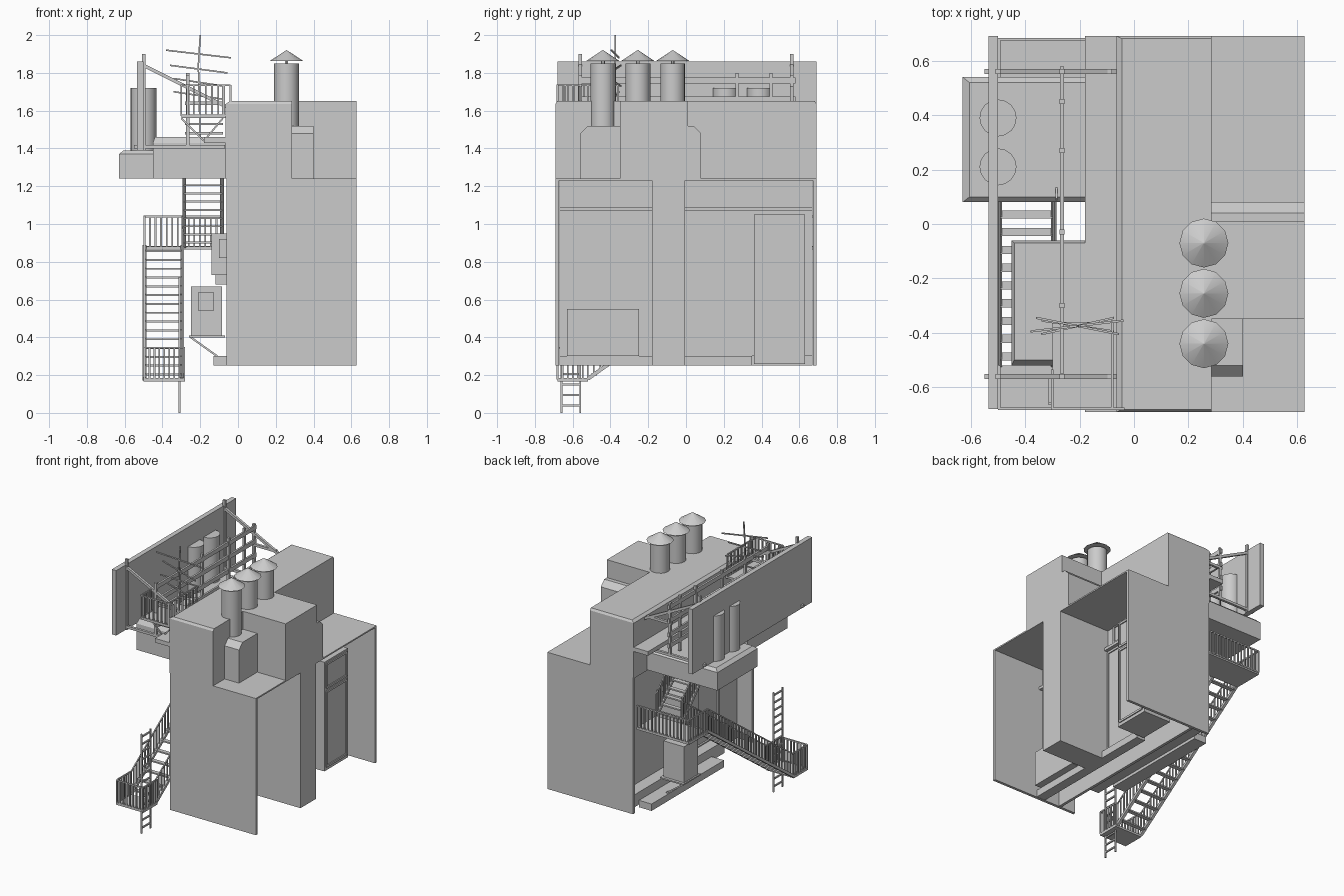
import bpy, bmesh
from mathutils import Vector, Matrix

if "Cube" in bpy.data.objects:
    bpy.data.objects.remove(bpy.data.objects["Cube"])

grey = bpy.data.materials.new("plain_grey")
grey.use_nodes = True
grey.diffuse_color = (0.6, 0.6, 0.6, 1)
grey.node_tree.nodes["Principled BSDF"].inputs["Base Color"].default_value = (0.6, 0.6, 0.6, 1)


def finish(name, bm):
    mesh = bpy.data.meshes.new(name)
    bm.to_mesh(mesh)
    bm.free()
    mesh.materials.append(grey)
    ob = bpy.data.objects.new(name, mesh)
    bpy.context.collection.objects.link(ob)
    return ob


def box(name, x, y, z, cut=(0, 0, 0, 0), drop=0):
    """Box from three ranges; cut chamfers the upper rim at -x, +x, -y, +y."""
    bm = bmesh.new()

    def ring(c, h):
        xs, ys = (x[0] + c[0], x[1] - c[1]), (y[0] + c[2], y[1] - c[3])
        return [bm.verts.new((xs[i], ys[j], h)) for i, j in ((0, 0), (1, 0), (1, 1), (0, 1))]
    rings = [ring((0, 0, 0, 0), z[0]), ring((0, 0, 0, 0), z[1] - drop)]
    if drop:
        rings.append(ring(cut, z[1]))
    bm.faces.new(rings[0][::-1])
    bm.faces.new(rings[-1])
    for lo, hi in zip(rings, rings[1:]):
        for i in range(4):
            j = (i + 1) % 4
            bm.faces.new((lo[i], lo[j], hi[j], hi[i]))
    return finish(name, bm)


def beams(name, pairs, t=0.01):
    """Square bars between pairs of points, joined in one object."""
    bm = bmesh.new()
    for p, q in pairs:
        p, q = Vector(p), Vector(q)
        d = q - p
        rot = d.to_track_quat('Z', 'Y').to_matrix().to_4x4()
        size = Matrix.Diagonal((t, t, d.length, 1))
        bmesh.ops.create_cube(bm, size=1, matrix=Matrix.Translation((p + q) / 2) @ rot @ size)
    return finish(name, bm)


def tube(name, x, y, z, r1, r2, sides=16):
    bm = bmesh.new()
    bmesh.ops.create_cone(bm, cap_ends=True, segments=sides, radius1=r1, radius2=r2,
                          depth=z[1] - z[0], matrix=Matrix.Translation((x, y, sum(z) / 2)))
    ob = finish(name, bm)
    bpy.ops.object.select_all(action='DESELECT')
    ob.select_set(True)
    bpy.context.view_layer.objects.active = ob
    bpy.ops.object.shade_smooth_by_angle()


def railing(p, q, height, count):
    """Bars of one straight railing."""
    p, q, up = Vector(p), Vector(q), Vector((0, 0, height))
    bars = [(p, q), (p + up, q + up)]
    for i in range(count + 1):
        a = p.lerp(q, i / count)
        bars.append((a, a + up))
    return bars


def frame(name, x, y, z, t=0.015):
    (a, b), (c, d) = y, z
    beams(name, [((x, a, c), (x, b, c)), ((x, a, d), (x, b, d)),
                 ((x, a, c), (x, a, d)), ((x, b, c), (x, b, d))], t)


# Building shell, open below between thin end walls
L, E = 0.692, 0.627
for side, y in (("front", (-L, -L + 0.02)), ("back", (L - 0.02, L))):
    box(side + "_wall", (-0.06, E), y, (0.25, 1.24))
box("ceiling_slab", (-0.06, E), (-L, L), (1.23, 1.24))
box("upper_storey", (-0.065, 0.285), (-L, L), (1.24, 1.65), (0.02, 0, 0.01, 0.01), 0.015)
box("roof_block", (0.285, E), (-0.35, 0.01), (1.24, 1.65))
box("chimney_shoulder_front", (0.285, 0.4), (-0.56, -0.35), (1.24, 1.52), (0, 0, 0.04, 0), 0.04)
box("chimney_shoulder_back", (0.285, E), (0.01, 0.08), (1.24, 1.52), (0, 0, 0, 0.04), 0.04)
box("chimney_pillar", (0.22, E), (-0.18, -0.005), (0.25, 1.24))

# Deeply recessed facade with frames, door and lower cabinet
W = 0.22
box("street_facade", (W - 0.02, W), (-0.67, 0.67), (0.3, 1.24))
box("street_sill", (W - 0.02, W + 0.05), (-0.67, 0.35), (0.25, 0.3))
box("lower_cabinet", (W, W + 0.1), (-0.63, -0.25), (0.3, 0.55))
box("door", (W, 0.44), (0.36, 0.63), (0.26, 1.05))
frame("door_window_frame", 0.44, (0.38, 0.61), (0.86, 1.03))
frame("door_panel_frame", 0.44, (0.38, 0.61), (0.29, 0.83))
for i, y in enumerate(((-0.63, -0.18), (0.0, 0.35))):
    frame("window_frame_%d" % i, W, y, (0.32, 1.06))
for i, y in enumerate(((-0.63, -0.26), (0.06, 0.61))):
    frame("transom_frame_%d" % i, W, y, (1.11, 1.23))
box("facade_beam", (W, W + 0.03), (-0.67, 0.67), (1.07, 1.09))

# Stair-side facade with its fittings
box("stair_facade", (0.06, 0.08), (-0.67, 0.67), (0.25, 1.24))
box("base_ledge", (-0.13, -0.03), (-0.25, 0.58), (0.25, 0.3))
box("plinth", (-0.03, 0.06), (-0.4, 0.67), (0.27, 0.36))
box("vent_box", (-0.14, 0.06), (0.05, 0.25), (0.73, 0.95))
box("vent_box_foot", (-0.12, 0.06), (0.08, 0.22), (0.68, 0.73))
box("vent_panel", (-0.1, -0.06), (0.041, 0.05), (0.82, 0.92))
box("meter_box", (-0.25, -0.085), (0.22, 0.38), (0.41, 0.67))
box("meter_panel", (-0.21, -0.13), (0.211, 0.22), (0.54, 0.64))
box("meter_shelf", (-0.26, -0.07), (0.2, 0.4), (0.4, 0.41))
beams("shelf_braces", [((-0.25, y, 0.4), (-0.11, y, 0.3)) for y in (0.22, 0.38)])
frame("side_door_frame", 0.055, (-0.45, -0.15), (0.36, 0.9))

# Overhanging platforms and the thin walkway over them
box("walkway", (-0.18, -0.06), (-L, L), (1.43, 1.46))
box("tank_platform", (-0.63, -0.06), (0.08, 0.54), (1.24, 1.39), (0.025, 0, 0.02, 0.02), 0.02)
box("low_platform", (-0.45, -0.06), (-0.52, -0.06), (1.24, 1.46), (0.01, 0, 0.02, 0.01), 0.03)
for i, y in enumerate((0.21, 0.39)):
    tube("tank_%d" % i, -0.5, y, (1.38, 1.72), 0.068, 0.068)

# Billboard, posts and braces
box("billboard", (-0.535, -0.5), (-0.68, L), (1.39, 1.86))
braces = []
for y in (-0.56, 0.56):
    braces += [((-0.5, y, 1.39), (-0.5, y, 1.9)), ((-0.5, y, 1.84), (-0.06, y, 1.62)),
               ((-0.55, y, 1.41), (-0.07, y, 1.41)), ((-0.265, y, 1.4), (-0.265, y, 1.79)),
               ((-0.28, y, 1.64), (-0.08, y, 1.64))]
beams("billboard_braces", braces, 0.018)

# Long roof guard with flat bands
for i, z in enumerate((1.48, 1.56, 1.66, 1.76)):
    box("roof_guard_band_%d" % i, (-0.272, -0.258), (-0.55, 0.58), (z - 0.015, z + 0.015))
beams("roof_guard_posts", [((-0.265, y, 1.4), (-0.265, y, 1.8)) for y in (-0.3, -0.03, 0.27, 0.45)], 0.018)

# Upper balcony
box("balcony_floor", (-0.3, -0.06), (-0.68, -0.36), (1.56, 1.575))
bars = railing((-0.3, -0.68, 1.575), (-0.04, -0.68, 1.575), 0.16, 8)
bars += railing((-0.3, -0.68, 1.575), (-0.3, -0.54, 1.575), 0.16, 5)
bars += railing((-0.08, -0.68, 1.575), (-0.08, -0.36, 1.575), 0.16, 8)
bars += [((-0.3, -0.6, 1.56), (-0.18, -0.6, 1.44)), ((-0.08, -0.6, 1.56), (-0.18, -0.6, 1.44))]
beams("balcony_rails", bars, 0.009)
steps = [((-0.28, -0.53, z), (-0.08, -0.53, z)) for z in (1.48, 1.53)]
beams("balcony_ladder", steps, 0.012)


# Stairs
def stair(name, x, start, end, count, rail=0.16):
    (y0, z0), (y1, z1) = start, end
    for i in range(count):
        t = (i + 0.5) / count
        y, z = y0 + (y1 - y0) * t, z0 + (z1 - z0) * t
        box("%s_tread_%d" % (name, i), x, (y - 0.015, y + 0.015), (z - 0.005, z + 0.005))
    bars = []
    for sx in x:
        bars += railing((sx, y0, z0), (sx, y1, z1), rail, count * 2)
    beams(name + "_rails", bars, 0.008)
    beams(name + "_stringers", [((sx, y0, z0), (sx, y1, z1)) for sx in x], 0.02)


stair("lower_stair", (-0.495, -0.295), (-0.52, 0.18), (0.46, 0.88), 15)
stair("upper_stair", (-0.285, -0.085), (0.46, 0.88), (0.09, 1.27), 9)
box("upper_landing", (-0.5, -0.08), (0.46, 0.68), (0.865, 0.88))
box("lower_landing", (-0.5, -0.28), (-0.68, -0.52), (0.165, 0.18))
rails = railing((-0.495, 0.68, 0.88), (-0.085, 0.68, 0.88), 0.16, 14)
rails += railing((-0.495, 0.46, 0.88), (-0.495, 0.68, 0.88), 0.16, 8)
rails += railing((-0.495, -0.68, 0.18), (-0.285, -0.68, 0.18), 0.165, 8)
for x in (-0.495, -0.285):
    rails += railing((x, -0.68, 0.18), (x, -0.52, 0.18), 0.165, 6)
beams("landing_rails", rails, 0.009)

# Drop ladder
ladder = [((-0.31, y, 0), (-0.31, y, 0.72)) for y in (-0.66, -0.56)]
ladder += [((-0.31, -0.66, 0.04 + 0.055 * i), (-0.31, -0.56, 0.04 + 0.055 * i)) for i in range(13)]
beams("drop_ladder", ladder, 0.01)

# Chimneys with conical caps
for i, (y, foot) in enumerate(((-0.44, 1.5), (-0.255, 1.64), (-0.07, 1.64))):
    tube("chimney_%d" % i, 0.257, y, (foot, 1.85), 0.066, 0.066)
    tube("chimney_cap_%d" % i, 0.257, y, (1.862, 1.92), 0.09, 0.002, 12)
    tube("cap_stem_%d" % i, 0.257, y, (1.84, 1.88), 0.01, 0.01, 6)

# Antenna
ax, ay = -0.2, -0.375
rods = [((ax, ay, 1.44), (ax - 0.01, ay, 1.84)), ((ax - 0.01, ay, 1.84), (ax, ay, 2.0))]
for z, h, s in ((1.9, 0.18, 0.02), (1.82, 0.16, -0.03), (1.75, 0.14, 0.03), (1.68, 0.14, -0.02)):
    rods.append(((ax - h, ay - s, z + 0.02), (ax + h * 0.9, ay + s, z - 0.02)))
beams("antenna", rods, 0.008)
